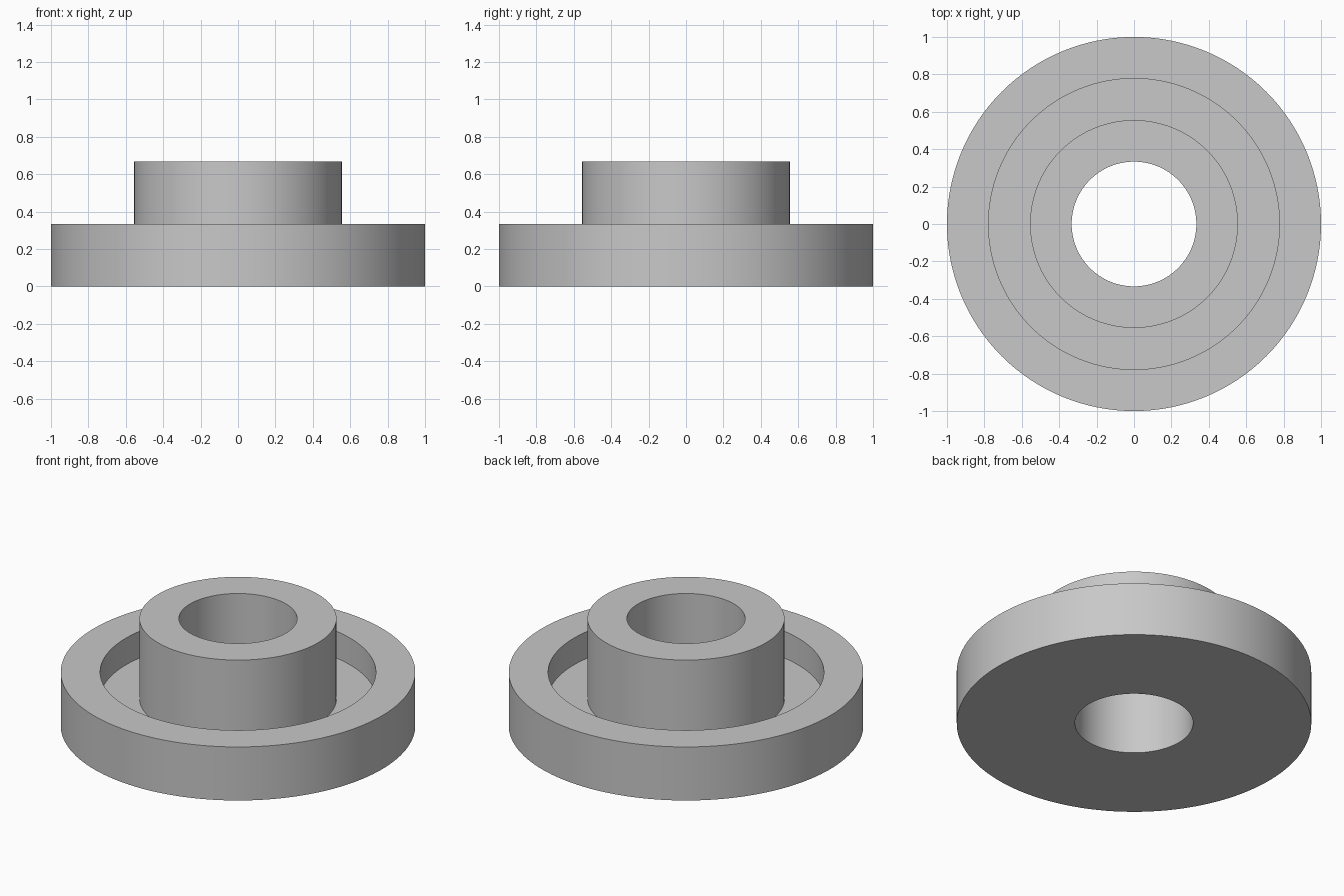
import bpy
import bmesh
import math

SEGMENTS = 128
UNIT = 1 / 9  # all radii and heights are multiples of one ninth

cube = bpy.data.objects.get("Cube")
if cube:
    bpy.data.objects.remove(cube, do_unlink=True)

# Single grey material
grey = bpy.data.materials.new("plain_grey")
grey.use_nodes = True
colour = (0.58, 0.58, 0.58, 1)
grey.diffuse_color = colour
grey.node_tree.nodes["Principled BSDF"].inputs["Base Color"].default_value = colour


def lathe(name, profile):
    """Revolve a closed (radius, height) profile around the z axis."""
    bm = bmesh.new()
    verts = [bm.verts.new((r * UNIT, 0, z * UNIT)) for r, z in profile]
    edges = [bm.edges.new((v, verts[(i + 1) % len(verts)]))
             for i, v in enumerate(verts)]
    bmesh.ops.spin(bm, geom=verts + edges, cent=(0, 0, 0), axis=(0, 0, 1),
                   angle=math.tau, steps=SEGMENTS, use_merge=True)
    bmesh.ops.remove_doubles(bm, verts=bm.verts, dist=1e-5)
    bmesh.ops.recalc_face_normals(bm, faces=bm.faces)
    mesh = bpy.data.meshes.new(name)
    bm.to_mesh(mesh)
    bm.free()
    mesh.materials.append(grey)
    obj = bpy.data.objects.new(name, mesh)
    bpy.context.collection.objects.link(obj)
    bpy.ops.object.select_all(action="DESELECT")
    obj.select_set(True)
    bpy.context.view_layer.objects.active = obj
    bpy.ops.object.shade_smooth_by_angle(angle=math.radians(30))
    return obj


# Flanged bushing: bored hub, recessed channel and raised outer rim
lathe("flanged_bushing", [
    (3, 0), (9, 0),        # underside
    (9, 3), (7, 3),        # outer rim
    (7, 1.5), (5, 1.5),    # channel floor
    (5, 6), (3, 6),        # hub and bore
])
